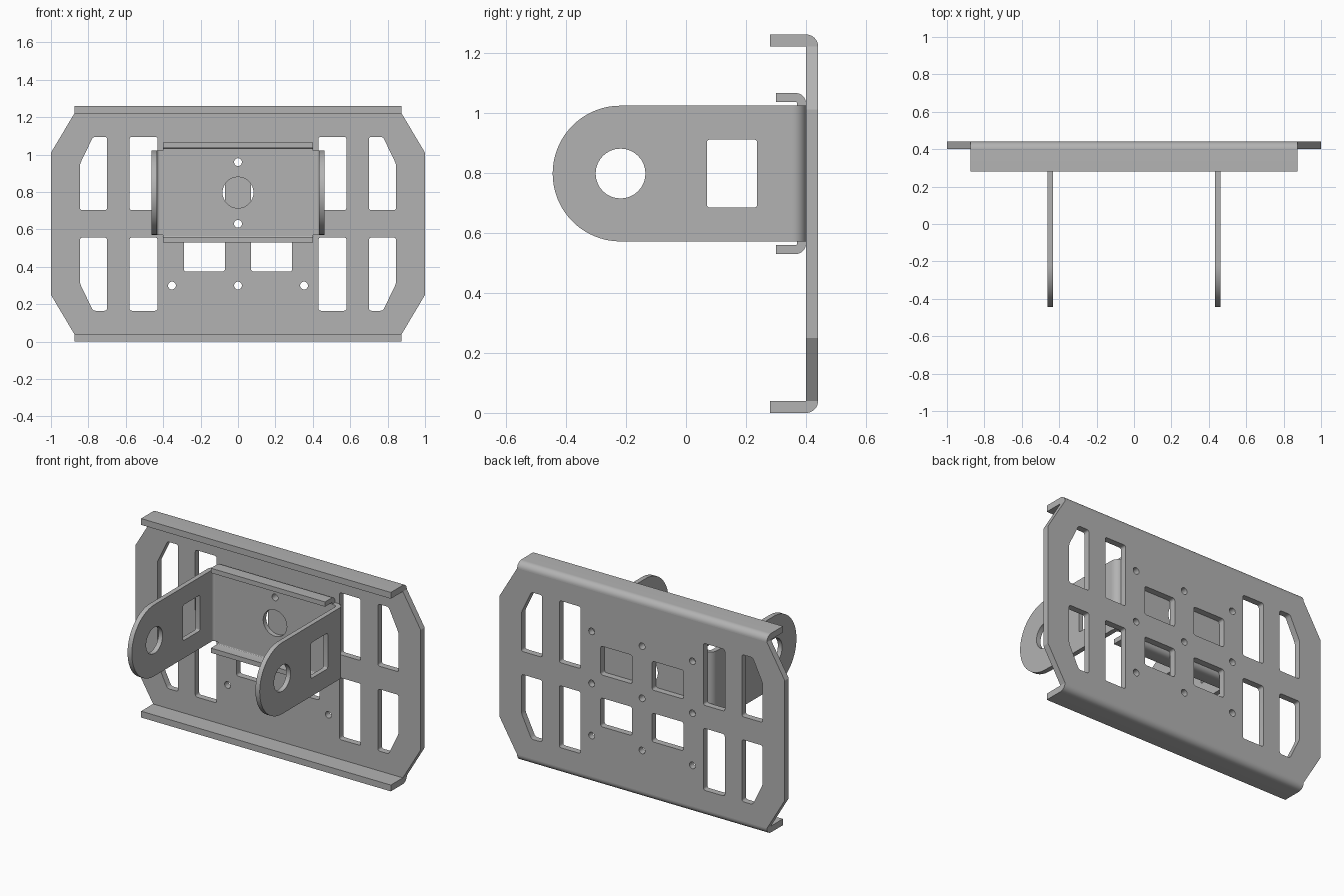
import bpy, bmesh
from math import sin, cos, pi
from mathutils import Matrix, Vector

if "Cube" in bpy.data.objects:
    bpy.data.objects.remove(bpy.data.objects["Cube"])

steel = bpy.data.materials.new("grey_steel")
steel.use_nodes = True
grey = (0.45, 0.45, 0.45, 1)
steel.diffuse_color = grey
steel.node_tree.nodes["Principled BSDF"].inputs["Base Color"].default_value = grey

# Drawing planes: the columns are the directions of local x, y and extrusion
AXES = {
    "xz": ((1, 0, 0), (0, 0, 1), (0, -1, 0)),
    "yz": ((0, 1, 0), (0, 0, 1), (1, 0, 0)),
    "xy": ((1, 0, 0), (0, 1, 0), (0, 0, 1)),
}


def sheet(name, loops, plane, low, high):
    """Filled outline with holes, extruded from low to high across its plane."""
    curve = bpy.data.curves.new(name, "CURVE")
    curve.dimensions = "2D"
    curve.fill_mode = "BOTH"
    curve.extrude = (high - low) / 2
    for loop in loops:
        spline = curve.splines.new("POLY")
        spline.points.add(len(loop) - 1)
        for point, (u, v) in zip(spline.points, loop):
            point.co = (u, v, 0, 1)
        spline.use_cyclic_u = True
    obj = bpy.data.objects.new(name, curve)
    bpy.context.collection.objects.link(obj)
    bpy.ops.object.select_all(action="DESELECT")
    obj.select_set(True)
    bpy.context.view_layer.objects.active = obj
    bpy.ops.object.convert(target="MESH")
    obj = bpy.context.object
    turn = Matrix(AXES[plane]).transposed()
    normal = Vector([abs(c) for c in AXES[plane][2]])
    mesh = obj.data
    mesh.transform(Matrix.Translation(normal * (low + high) / 2) @ turn.to_4x4())
    bm = bmesh.new()
    bm.from_mesh(mesh)
    bmesh.ops.remove_doubles(bm, verts=bm.verts, dist=0.0001)
    bmesh.ops.recalc_face_normals(bm, faces=bm.faces)
    bm.to_mesh(mesh)
    bm.free()
    mesh.materials.clear()
    mesh.materials.append(steel)
    bpy.ops.object.shade_smooth_by_angle(angle=pi / 6)
    return obj


def arc(u, v, r, start, end, n=10):
    return [(u + r * cos(start + (end - start) * i / n),
             v + r * sin(start + (end - start) * i / n)) for i in range(n + 1)]


def circle(u, v, r, n=32):
    return arc(u, v, r, 0, 2 * pi, n)[:-1]


def box(u0, v0, u1, v1):
    return [(u0, v0), (u1, v0), (u1, v1), (u0, v1)]


def rounded(points, r=0.015):
    """Soften each corner of an outline with a short curve."""
    out = []
    for i, p in enumerate(points):
        p = Vector(p)
        a = p + (Vector(points[i - 1]) - p).normalized() * r
        b = p + (Vector(points[(i + 1) % len(points)]) - p).normalized() * r
        for k in range(5):
            t = k / 4
            out.append(tuple(a * (1 - t) ** 2 + p * 2 * t * (1 - t) + b * t * t))
    return out


def flip(loop, u=None, v=None):
    """Mirror an outline across u and/or v."""
    return [(a if u is None else 2 * u - a, b if v is None else 2 * v - b)
            for a, b in loop]


MID = 0.63      # middle height of the large plate
HUB = 0.797     # middle height of the bracket

# Large plate: clipped corners, slots, centre windows and bolt holes
corner = [(1, 1.01), (0.875, 1.22)]
right = flip(corner, v=MID)[::-1] + corner
outline = right + flip(right, u=0)[::-1]
windows = [
    rounded(box(0.43, 0.703, 0.58, 1.095)),
    rounded([(0.70, 0.703), (0.845, 0.703), (0.845, 0.95), (0.775, 1.095), (0.70, 1.095)]),
    rounded(box(0.07, 0.703, 0.29, 0.885)),
]
holes = []
for w in windows:
    for u in (None, 0):
        for v in (None, MID):
            holes.append(flip(w, u, v))
for x in (-0.353, 0, 0.353):
    for dz in (-0.33, 0, 0.33):
        holes.append(circle(x, MID + dz, 0.021, 20))
sheet("mounting_plate", [outline] + holes, "xz", 0.40, 0.44)

# Bent lips along the plate's top and bottom edges
lip = [(0.28, 1.22), (0.40, 1.22)] + arc(0.40, 1.22, 0.04, 0, pi / 2) + [(0.28, 1.26)]
sheet("upper_lip", [lip], "yz", -0.875, 0.875)
sheet("lower_lip", [flip(lip, v=MID)], "yz", -0.875, 0.875)

# Bracket back with centre hole and two bolt holes
half = [(0.4, HUB - 0.233), (0.4, HUB - 0.226), (0.418, HUB - 0.226)]
half += flip(half, v=HUB)[::-1]
back = half + flip(half, u=0)[::-1]
back_holes = [circle(0, HUB, 0.083), circle(0, 0.63, 0.021, 20), circle(0, 0.96, 0.021, 20)]
sheet("bracket_back", [back] + back_holes, "xz", 0.37, 0.40)

# Short bent flanges above and below the bracket back
flange = (arc(0.365, 1.03, 0.035, 0, pi / 2) + [(0.30, 1.065), (0.30, 1.035)]
          + arc(0.365, 1.03, 0.005, pi / 2, 0, 4))
sheet("bracket_upper_flange", [flange], "yz", -0.4, 0.4)
sheet("bracket_lower_flange", [flip(flange, v=HUB)], "yz", -0.4, 0.4)

# Side arms with rounded ends, joined to the back by a bend
arm = [(0.355, HUB - 0.226), (0.355, HUB + 0.226)]
arm += arc(-0.218, HUB, 0.226, pi / 2, 3 * pi / 2, 40)
arm_holes = [circle(-0.218, HUB, 0.083), rounded(box(0.07, 0.684, 0.237, 0.91), 0.01)]
bend = arc(0.418, 0.355, 0.045, 0, pi / 2) + arc(0.418, 0.355, 0.015, pi / 2, 0)
for side, low, high, u in (("left", 0.433, 0.463, None), ("right", -0.463, -0.433, 0)):
    sheet(side + "_arm", [arm] + arm_holes, "yz", low, high)
    sheet(side + "_arm_bend", [flip(bend, u)], "xy", HUB - 0.226, HUB + 0.226)
